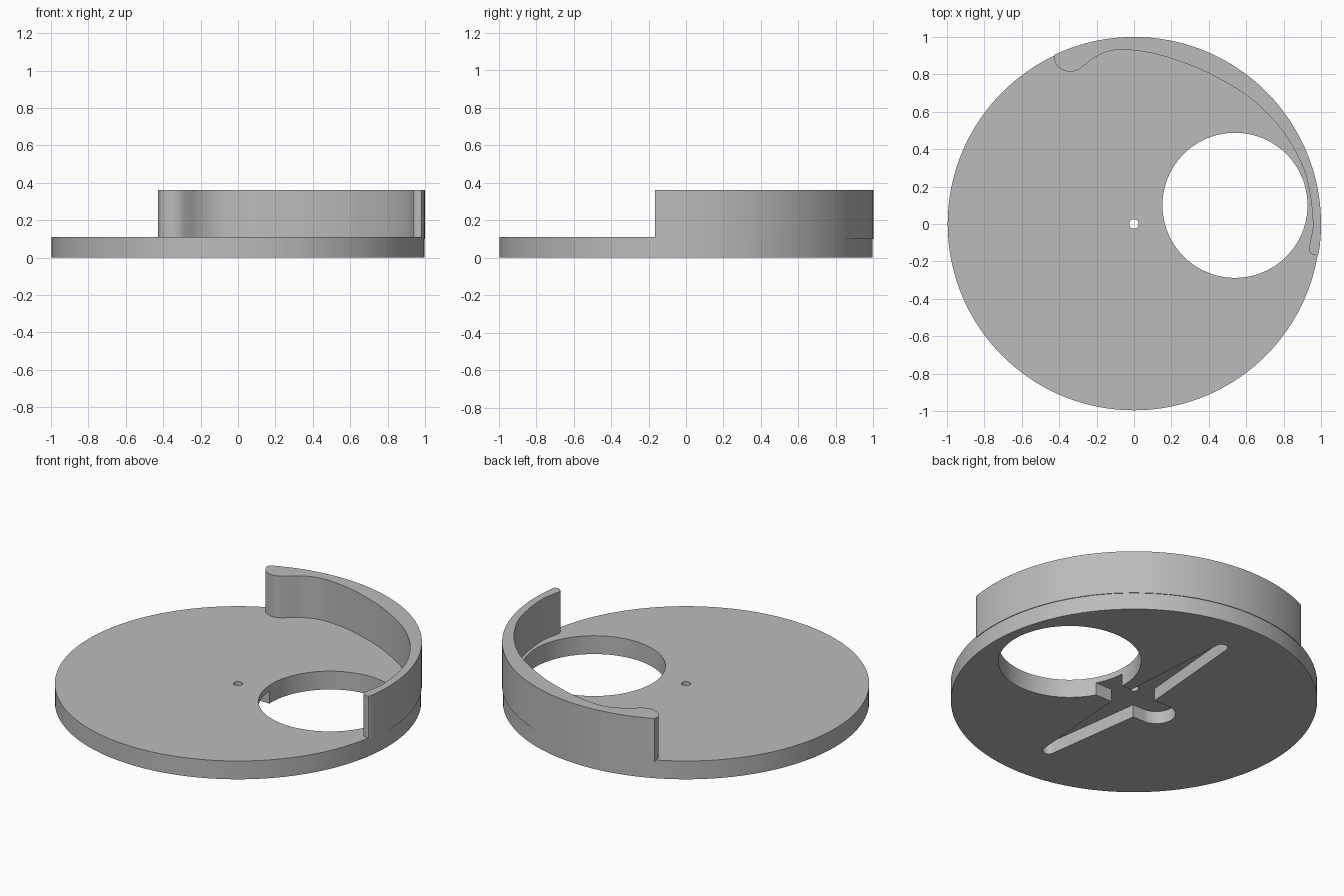
import bpy
import bmesh
from math import cos, sin, radians
from mathutils import Vector
from mathutils.geometry import interpolate_bezier

if "Cube" in bpy.data.objects:
    bpy.data.objects.remove(bpy.data.objects["Cube"])

grey = bpy.data.materials.new("plain grey")
grey.use_nodes = True
colour = (0.5, 0.5, 0.5, 1)
grey.diffuse_color = colour
grey.node_tree.nodes["Principled BSDF"].inputs["Base Color"].default_value = colour


def arc(cx, cy, r, start, end, steps):
    """Points along a circular arc, angles in degrees."""
    angles = [radians(start + (end - start) * i / steps) for i in range(steps + 1)]
    return [(cx + r * cos(a), cy + r * sin(a)) for a in angles]


def circle(cx, cy, r, steps):
    return arc(cx, cy, r, 0, 360, steps)[:-1]


def prism(name, outline, z0, z1):
    """Extrude a counter-clockwise outline between two heights."""
    bm = bmesh.new()
    base = bm.faces.new([bm.verts.new((x, y, z0)) for x, y in outline])
    top = bmesh.ops.extrude_face_region(bm, geom=[base])["geom"]
    bmesh.ops.translate(bm, vec=(0, 0, z1 - z0),
                        verts=[v for v in top if isinstance(v, bmesh.types.BMVert)])
    bmesh.ops.recalc_face_normals(bm, faces=bm.faces)
    mesh = bpy.data.meshes.new(name)
    bm.to_mesh(mesh)
    bm.free()
    mesh.materials.append(grey)
    obj = bpy.data.objects.new(name, mesh)
    bpy.context.collection.objects.link(obj)
    return obj


def activate(obj):
    bpy.ops.object.select_all(action="DESELECT")
    obj.select_set(True)
    bpy.context.view_layer.objects.active = obj


def cut(obj, cutter):
    mod = obj.modifiers.new("cut", "BOOLEAN")
    mod.operation = "DIFFERENCE"
    mod.solver = "EXACT"
    mod.object = cutter
    activate(obj)
    bpy.ops.object.modifier_apply(modifier=mod.name)
    bpy.data.objects.remove(cutter)


def smooth_path(points, steps=8):
    """Smooth curve through the points, with tangents from their neighbours."""
    pts = [Vector(p) for p in points]
    last = len(pts) - 1
    tangents = [(pts[min(i + 1, last)] - pts[max(i - 1, 0)]).normalized()
                for i in range(last + 1)]
    path = []
    for a, b, ta, tb in zip(pts, pts[1:], tangents, tangents[1:]):
        reach = (b - a).length / 3
        path += interpolate_bezier(a, a + ta * reach, b - tb * reach, b, steps)[:-1]
    return [(p.x, p.y) for p in path + [pts[-1]]]


# Round base plate with a large opening and a small shaft hole
plate = prism("base_plate", circle(0, 0, 0.996, 160), 0, 0.11)
cut(plate, prism("opening_cutter", circle(0.54, 0.10, 0.388, 96), -0.1, 0.3))

# Cross-shaped pocket in the underside, its short arm breaking into the opening
pocket = [(0.09, -0.085), (0.3, -0.085), (0.3, 0.08), (0.088, 0.08)]
pocket += arc(0.005, 0.745, 0.035, 0, 180, 14)
pocket += [(-0.086, 0.072)]
pocket += arc(-0.186, -0.033, 0.105, 90, 270, 24)
pocket += [(-0.11, -0.138)]
pocket += arc(0.005, -0.715, 0.035, 180, 360, 14)
cut(plate, prism("pocket_cutter", pocket, -0.1, 0.075))
cut(plate, prism("shaft_cutter", circle(0, 0, 0.025, 32), -0.2, 0.3))

# Curved guide wall: round outer face, inner face given as (angle, thickness)
thickness = [(-8, 0.055), (0, 0.043), (15, 0.045), (25, 0.055), (35, 0.067), (48, 0.085),
             (65, 0.1), (78, 0.092), (85, 0.08), (93, 0.067)]
inner = [((1 - t) * cos(radians(a)), (1 - t) * sin(radians(a))) for a, t in thickness]
hook = [(-0.13, 0.925), (-0.21, 0.89), (-0.27, 0.845), (-0.31, 0.82), (-0.355, 0.815),
        (-0.405, 0.84), (-0.427, 0.88), (-0.425, 0.904)]
tip = [(0.982, -0.165), (0.962, -0.166), (0.943, -0.155)]
outer = arc(0, 0, 1.0, -9, 115.2, 64)
wall = prism("guide_wall", outer + smooth_path(tip + inner + hook)[::-1][1:], 0.1, 0.36)

for obj in (plate, wall):
    activate(obj)
    bpy.ops.object.shade_smooth_by_angle(angle=radians(30))
